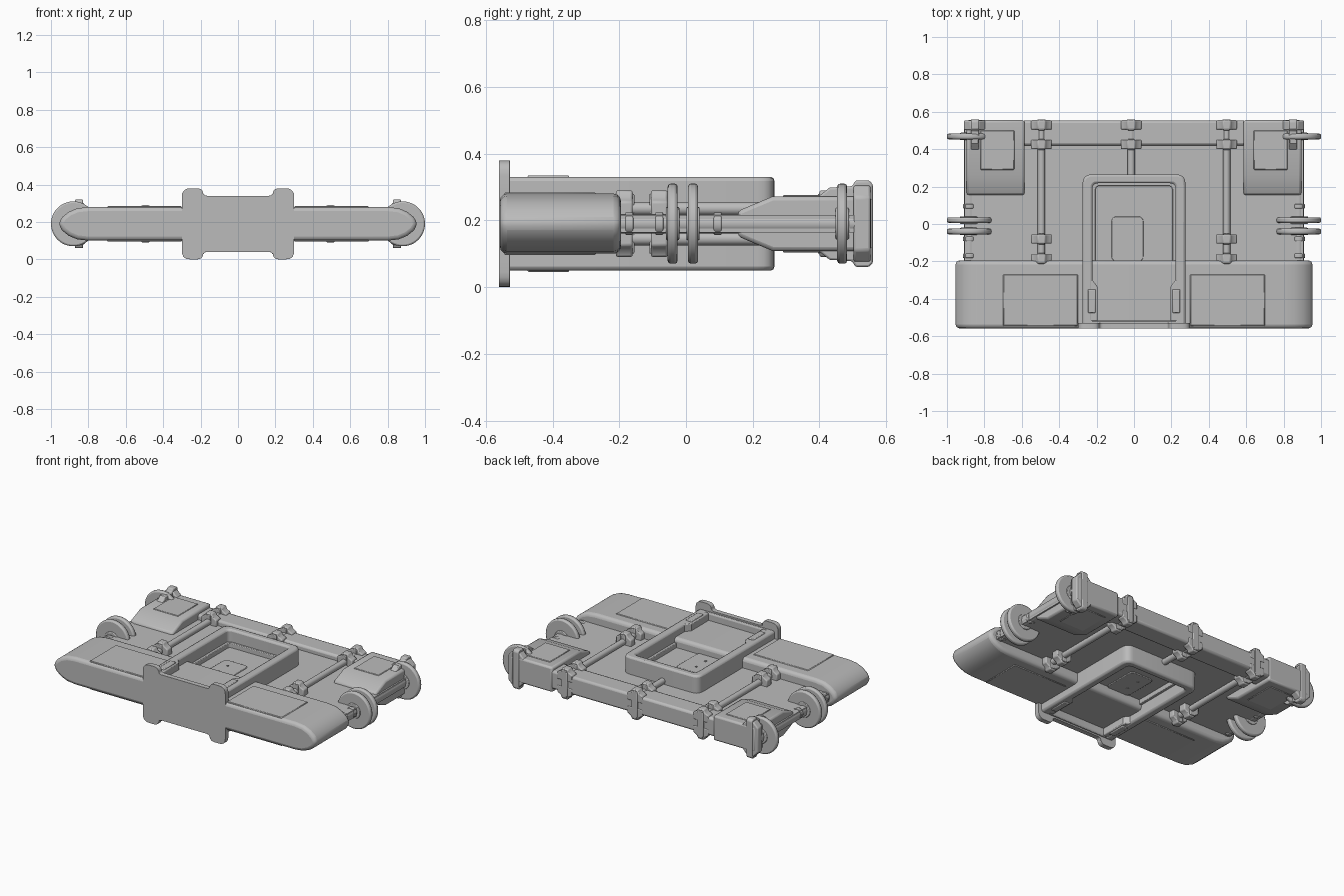
import bpy, bmesh, math
from mathutils import Vector

if "Cube" in bpy.data.objects:
    bpy.data.objects.remove(bpy.data.objects["Cube"])

MID = 0.19  # the body is the same above and below this height

grey = bpy.data.materials.new("plain_grey")
grey.diffuse_color = (0.5, 0.5, 0.5, 1)
grey.use_nodes = True
grey.node_tree.nodes["Principled BSDF"].inputs["Base Color"].default_value = grey.diffuse_color


def finish(name, bm, mirror="", bevel=0.0, seg=2):
    """Turn a bmesh into an object; mirror is any of 'x', 'z'."""
    bmesh.ops.recalc_face_normals(bm, faces=bm.faces)
    me = bpy.data.meshes.new(name)
    bm.to_mesh(me)
    bm.free()
    me.materials.append(grey)
    ob = bpy.data.objects.new(name, me)
    ob.location.z = MID
    bpy.context.collection.objects.link(ob)
    if bevel:
        b = ob.modifiers.new("bevel", 'BEVEL')
        b.width, b.segments = bevel, seg
        b.limit_method, b.angle_limit = 'ANGLE', math.radians(40)
    if mirror:
        m = ob.modifiers.new("mirror", 'MIRROR')
        m.use_axis = ('x' in mirror, False, 'z' in mirror)
        m.use_clip = False
    bpy.ops.object.select_all(action='DESELECT')
    ob.select_set(True)
    bpy.context.view_layer.objects.active = ob
    bpy.ops.object.shade_smooth_by_angle(angle=math.radians(35))
    return ob


def prism(name, pts, axis, a, b, mirror="", bevel=0.0, seg=2):
    """Extrude a 2D outline along an axis from a to b."""
    put = {'x': lambda p, t: (t, p[0], p[1]),
           'y': lambda p, t: (p[0], t, p[1]),
           'z': lambda p, t: (p[0], p[1], t)}[axis]
    bm = bmesh.new()
    lo = [bm.verts.new(put(p, a)) for p in pts]
    hi = [bm.verts.new(put(p, b)) for p in pts]
    bm.faces.new(lo)
    bm.faces.new(hi)
    n = len(pts)
    for i in range(n):
        j = (i + 1) % n
        bm.faces.new((lo[i], lo[j], hi[j], hi[i]))
    return finish(name, bm, mirror, bevel, seg)


def rect(x0, x1, y0, y1):
    return [(x0, y0), (x1, y0), (x1, y1), (x0, y1)]


def box(name, x0, x1, y0, y1, z0, z1, mirror="", bevel=0.0, seg=2):
    return prism(name, rect(x0, x1, y0, y1), 'z', z0, z1, mirror, bevel, seg)


def rounded(pts, radii, n=5):
    """Round the corners of a 2D outline."""
    out = []
    for i, p in enumerate(pts):
        r = radii[i] if isinstance(radii, (list, tuple)) else radii
        p, q, s = Vector(p), Vector(pts[i - 1]), Vector(pts[(i + 1) % len(pts)])
        a = p + (q - p).normalized() * r
        b = p + (s - p).normalized() * r
        for k in range(n + 1):
            t = k / n
            out.append(tuple(a * (1 - t) ** 2 + p * 2 * t * (1 - t) + b * t * t))
    return out


def ring(name, outer, inner, z0, z1, bevel=0.0):
    """Upright wall between two outlines with equal point counts."""
    bm = bmesh.new()
    loops = [[bm.verts.new((*p, z)) for p in o]
             for o, z in ((outer, z0), (outer, z1), (inner, z1), (inner, z0))]
    n = len(outer)
    for k in range(4):
        A, B = loops[k], loops[(k + 1) % 4]
        for i in range(n):
            j = (i + 1) % n
            bm.faces.new((A[i], A[j], B[j], B[i]))
    return finish(name, bm, "", bevel)


def rod(name, x, z, r, y0, y1, mirror="", bevel=0.0, sides=24):
    pts = [(x + r * math.cos(2 * math.pi * i / sides),
            z + r * math.sin(2 * math.pi * i / sides)) for i in range(sides)]
    return prism(name, pts, 'y', y0, y1, mirror, bevel)


# Deck and rear beam
box("deck", -0.905, 0.905, -0.25, 0.53, -0.026, 0.026)
box("rear_beam", -0.6, 0.6, 0.42, 0.553, -0.06, 0.06, "", 0.014)

# Broad front slab with rounded ends
end = [(0.80, 0.09), (0.86, 0.083), (0.905, 0.064), (0.94, 0.036), (0.96, 0.0)]
half = end + [(x, -z) for x, z in reversed(end[:-1])]
slab = half + [(-x, z) for x, z in reversed(half)]
slab = [slab[i] for i in range(len(slab))]
prism("front_slab", slab, 'y', -0.558, -0.195, "", 0.022, 3)
box("slab_panel", 0.3, 0.70, -0.545, -0.27, 0.08, 0.094, "xz", 0.004, 1)

# Front end plate with four lobes
q = [(0.185, 0.15), (0.185, 0.19), (0.30, 0.19), (0.30, 0.095)]
right = q + [(x, -z) for x, z in reversed(q)]
plate = right + [(-x, -z) for x, z in right]
radii = [0.02, 0.035, 0.045, 0.012, 0.012, 0.045, 0.035, 0.02] * 2
prism("front_plate", rounded(plate, radii), 'y', -0.56, -0.528, "", 0.004)

# Central tray walls, inner ledge and floor
outer = rounded(rect(-0.275, 0.275, -0.54, 0.265), [0.01, 0.01, 0.05, 0.05])
lip = rounded(rect(-0.222, 0.222, -0.515, 0.218), [0.01, 0.01, 0.03, 0.03])
ledge = rounded(rect(-0.205, 0.205, -0.495, 0.203), [0.01, 0.01, 0.02, 0.02])
ring("tray_walls", outer, lip, -0.14, 0.14, 0.012)
ring("tray_ledge", rounded(rect(-0.23, 0.23, -0.52, 0.225), 0.01), ledge,
     -0.06, 0.06, 0.004)
box("tray_floor", -0.21, 0.21, -0.5, 0.21, -0.03, 0.03)
prism("floor_panel", rounded(rect(-0.12, 0.05, -0.2, 0.04), 0.03), 'z',
      0.025, 0.036, "z", 0.003)
for y in (-0.03, -0.125):
    box("floor_pin", -0.06, -0.048, y - 0.006, y + 0.006, 0.03, 0.04, "z")

# Grip blocks beside the tray opening
prism("grip_block", [(0.23, -0.29), (0.195, -0.335), (0.195, -0.52), (0.25, -0.52),
                     (0.25, -0.29)], 'z', 0.04, 0.138, "xz", 0.006)
box("grip_pad", 0.205, 0.247, -0.475, -0.35, 0.13, 0.145, "xz", 0.005)

# Rear corner housings
prism("corner_housing", [(0.155, 0.038), (0.26, 0.082), (0.555, 0.082),
                         (0.555, -0.082), (0.26, -0.082), (0.155, -0.038)],
      'x', 0.585, 0.895, "x", 0.012)
box("housing_panel", 0.64, 0.82, 0.29, 0.5, 0.07, 0.086, "xz", 0.003, 1)

# Rods lying on the deck, with clamps
rod("side_rod", 0.495, 0.045, 0.02, -0.22, 0.54, "xz", 0, 16)
rod("centre_rod", -0.015, 0.045, 0.02, 0.25, 0.54, "z", 0, 16)
clamp = [(0.055, 0.02), (0.055, 0.066), (0.03, 0.08), (0.02, 0.1)]
clamp = clamp + [(-x, z) for x, z in reversed(clamp)]
for cx, ys, mir in ((0.495, (-0.185, -0.08, 0.425, 0.53), "xz"),
                    (-0.015, (0.425, 0.53), "z")):
    for y in ys:
        prism("rod_clamp", [(x + cx, z) for x, z in clamp], 'y',
              y - 0.025, y + 0.025, mir, 0.006)
        box("clamp_cap", cx - 0.017, cx + 0.017, y - 0.03, y + 0.03,
            0.03, 0.09, mir, 0.004)
    box("clamp_strap", cx - 0.022, cx + 0.022, 0.54, 0.56, -0.08, 0.08,
        mir.replace("z", ""), 0.004)

# Side axles, discs and couplings
AX = 0.88
rod("axle", AX, 0, 0.029, -0.21, 0.52, "x")
for y in (-0.17, -0.08, 0.095):
    rod("axle_collar", AX, 0, 0.034, y - 0.012, y + 0.012, "x", 0.004)
for y in (-0.04, 0.021, 0.468):
    rod("disc", AX, 0, 0.12, y - 0.015, y + 0.015, "x", 0.009, 48)
    rod("disc_hub", AX, 0, 0.05, y - 0.02, y + 0.02, "x", 0.004)

# Rear axle brackets
b = [(0.395, 0.08), (0.43, 0.108), (0.498, 0.112), (0.508, 0.13),
     (0.548, 0.13), (0.56, 0.118)]
prism("axle_bracket", b + [(y, -z) for y, z in reversed(b)], 'x',
      0.828, 0.872, "x", 0.006)
block = rounded(rect(0.795, 0.91, -0.115, 0.115), 0.035, 1)
prism("bracket_block", block, 'y', 0.502, 0.553, "x", 0.007)
